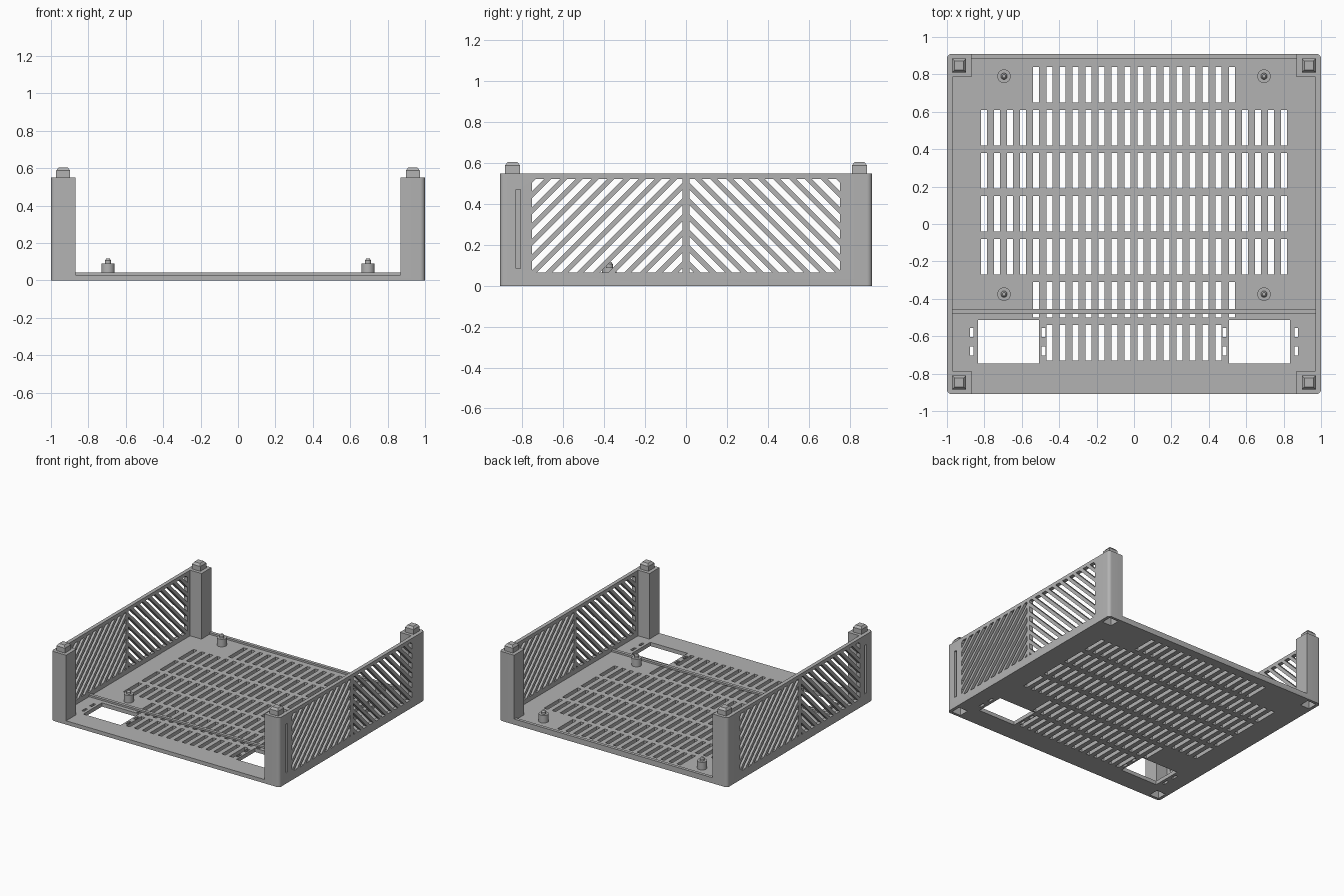
import bpy, bmesh
from mathutils import Vector, Matrix

cube = bpy.data.objects.get("Cube")
if cube:
    bpy.data.objects.remove(cube, do_unlink=True)

GREY = (0.45, 0.45, 0.45, 1)
mat = bpy.data.materials.new("grey plastic")
mat.use_nodes = True
mat.diffuse_color = GREY
mat.node_tree.nodes["Principled BSDF"].inputs["Base Color"].default_value = GREY

W, D, H = 1.0, 0.91, 0.55      # half width, half depth, wall height
FLOOR = 0.03
WALL_IN, POST_X, POST_Y = 0.97, 0.87, 0.785


def add_box(bm, x0, x1, y0, y1, z0, z1):
    size = Vector((x1 - x0, y1 - y0, z1 - z0))
    mid = Vector((x0 + x1, y0 + y1, z0 + z1)) / 2
    m = Matrix.Translation(mid) @ Matrix.Diagonal((*size, 1))
    return bmesh.ops.create_cube(bm, size=1, matrix=m)["verts"]


def add_tube(bm, x, y, z0, z1, r0, r1, sides=24):
    bmesh.ops.create_cone(bm, cap_ends=True, segments=sides, radius1=r0, radius2=r1,
                          depth=z1 - z0, matrix=Matrix.Translation((x, y, (z0 + z1) / 2)))


def finish(name, bm):
    bmesh.ops.recalc_face_normals(bm, faces=bm.faces)
    me = bpy.data.meshes.new(name)
    bm.to_mesh(me)
    bm.free()
    me.materials.append(mat)
    ob = bpy.data.objects.new(name, me)
    bpy.context.collection.objects.link(ob)
    return ob


def activate(ob):
    bpy.ops.object.select_all(action="DESELECT")
    ob.select_set(True)
    bpy.context.view_layer.objects.active = ob


def smooth(ob):
    activate(ob)
    bpy.ops.object.shade_smooth_by_angle(angle=0.6)


def cut(ob, bm):
    cutter = finish("cutter", bm)
    cutter.hide_render = True
    mod = ob.modifiers.new("cut", "BOOLEAN")
    mod.operation, mod.solver, mod.object = "DIFFERENCE", "EXACT", cutter
    activate(ob)
    bpy.ops.object.modifier_apply(modifier=mod.name)
    bpy.data.objects.remove(cutter, do_unlink=True)


# Outer block with rounded upright corners
bm = bmesh.new()
add_box(bm, -W, W, -D, D, 0, H)
upright = [e for e in bm.edges if abs(e.verts[0].co.z - e.verts[1].co.z) > 0.1]
bmesh.ops.bevel(bm, geom=upright, offset=0.025, segments=5, profile=0.5, affect="EDGES")
case = finish("enclosure_tray", bm)

# Cross-shaped cavity leaves floor, side walls and corner posts
bm = bmesh.new()
corner = [(WALL_IN, POST_Y), (POST_X, POST_Y), (POST_X, 1.1)]
outline = []
for sx, sy in ((1, 1), (-1, 1), (-1, -1), (1, -1)):
    pts = [(sx * x, sy * y) for x, y in corner]
    outline += pts if sx * sy > 0 else pts[::-1]
face = bm.faces.new([bm.verts.new((x, y, FLOOR)) for x, y in outline])
top = bmesh.ops.extrude_face_region(bm, geom=[face])["geom"]
bmesh.ops.translate(bm, vec=(0, 0, 1), verts=[v for v in top if isinstance(v, bmesh.types.BMVert)])
cut(case, bm)

# Floor vent slots, cable openings and tie slots
bm = bmesh.new()
for row, count in enumerate((14, 16, 24, 24, 24, 24, 16)):
    y = -0.635 + row * 0.23
    for i in range(count):
        x = (i - (count - 1) / 2) * 0.0697
        add_box(bm, x - 0.016, x + 0.016, y - 0.095, y + 0.095, -0.1, 0.1)
for s in (-1, 1):
    add_box(bm, *sorted((s * 0.508, s * 0.835)), -0.745, -0.512, -0.1, 0.1)
    for x in (0.484, 0.868):
        for y in (-0.58, -0.68):
            add_box(bm, s * x - 0.01, s * x + 0.01, y - 0.024, y + 0.024, -0.1, 0.1)
cut(case, bm)

# Sockets beneath the posts and upright grooves on the outer sides
PEGS = [(sx * 0.935, sy * 0.848) for sx in (-1, 1) for sy in (-1, 1)]
bm = bmesh.new()
for x, y in PEGS:
    add_box(bm, x - 0.04, x + 0.04, y - 0.04, y + 0.04, -0.1, 0.06)
for s in (-1, 1):
    add_box(bm, *sorted((s * 0.98, s * 1.1)), -0.83, -0.808, 0.085, 0.47)
cut(case, bm)

# Chevron vents through both side walls
bm = bmesh.new()
for s in (-1, 1):
    for k in range(16):
        low = 0.06 + k * 0.077
        part = bmesh.new()
        add_box(part, -1.1, 1.1, *sorted((s * 0.016, s * 0.752)), 0.066, 0.522)
        for c, side in ((low, -1), (low + 0.042, 1)):
            bmesh.ops.bisect_plane(part, geom=part.verts[:] + part.edges[:] + part.faces[:],
                                   plane_co=(0, 0, c), plane_no=(0, side * s, side),
                                   clear_outer=True)
            bmesh.ops.holes_fill(part, edges=part.edges[:])
        if part.faces:
            tmp = bpy.data.meshes.new("tmp")
            part.to_mesh(tmp)
            bm.from_mesh(tmp)
            bpy.data.meshes.remove(tmp)
        part.free()
cut(case, bm)
smooth(case)

# Low ridge across the floor and lip along the back
for name, y0, y1, hx in (("floor_ridge", -0.48, -0.455, WALL_IN), ("back_lip", 0.885, D, POST_X)):
    bm = bmesh.new()
    add_box(bm, -hx, hx, y0, y1, FLOOR - 0.005 if name == "back_lip" else FLOOR, 0.044)
    finish(name, bm)

# Stacking pegs with tapered tops
bm = bmesh.new()
for x, y in PEGS:
    add_box(bm, x - 0.037, x + 0.037, y - 0.037, y + 0.037, H - 0.01, 0.588)
    for v in add_box(bm, x - 0.037, x + 0.037, y - 0.037, y + 0.037, 0.588, 0.605):
        if v.co.z > 0.6:
            v.co.x = x + (v.co.x - x) * 0.65
            v.co.y = y + (v.co.y - y) * 0.65
finish("stacking_pegs", bm)

# Board standoffs with locating pins
bm = bmesh.new()
for x in (-0.695, 0.695):
    for y in (-0.375, 0.79):
        add_tube(bm, x, y, FLOOR - 0.005, 0.09, 0.036, 0.036)
        add_tube(bm, x, y, 0.09, 0.106, 0.017, 0.017)
        add_tube(bm, x, y, 0.106, 0.117, 0.017, 0.009)
smooth(finish("board_standoffs", bm))
